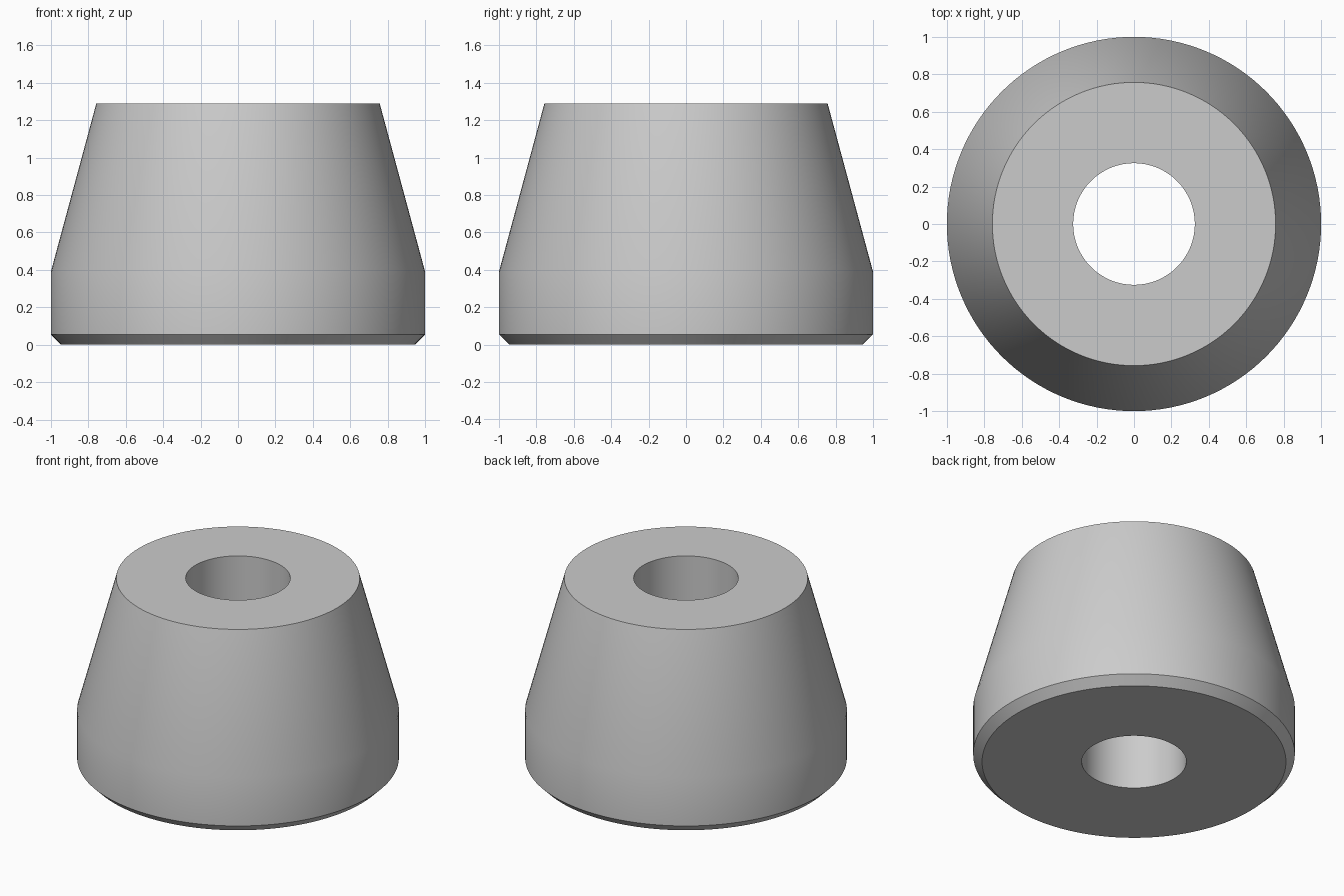
import bpy
import bmesh
from math import radians, tau

cube = bpy.data.objects.get("Cube")
if cube:
    bpy.data.objects.remove(cube, do_unlink=True)

SEGMENTS = 128

# Plain grey material
grey = bpy.data.materials.new("grey")
grey.use_nodes = True
colour = (0.6, 0.6, 0.6, 1)
grey.diffuse_color = colour
grey.node_tree.nodes["Principled BSDF"].inputs["Base Color"].default_value = colour

# Closed cross-section (radius, height): bore, chamfered base, straight band, taper
profile = [(0.325, 0), (0.945, 0), (1, 0.055), (1, 0.39), (0.757, 1.29), (0.325, 1.29)]


def revolve(name, points, material):
    """Turn a closed profile about the z axis into a solid ring."""
    bm = bmesh.new()
    verts = [bm.verts.new((r, 0, z)) for r, z in points]
    edges = [bm.edges.new((a, b)) for a, b in zip(verts, verts[1:] + verts[:1])]
    bmesh.ops.spin(bm, geom=verts + edges, cent=(0, 0, 0), axis=(0, 0, 1),
                   angle=tau, steps=SEGMENTS, use_merge=True)
    bmesh.ops.remove_doubles(bm, verts=bm.verts, dist=0.0001)
    bmesh.ops.recalc_face_normals(bm, faces=bm.faces)
    mesh = bpy.data.meshes.new(name)
    bm.to_mesh(mesh)
    bm.free()
    mesh.materials.append(material)
    obj = bpy.data.objects.new(name, mesh)
    bpy.context.collection.objects.link(obj)
    return obj


# Tapered foot with a through hole
foot = revolve("tapered_foot", profile, grey)
bpy.ops.object.select_all(action="DESELECT")
foot.select_set(True)
bpy.context.view_layer.objects.active = foot
bpy.ops.object.shade_smooth_by_angle(angle=radians(30))
